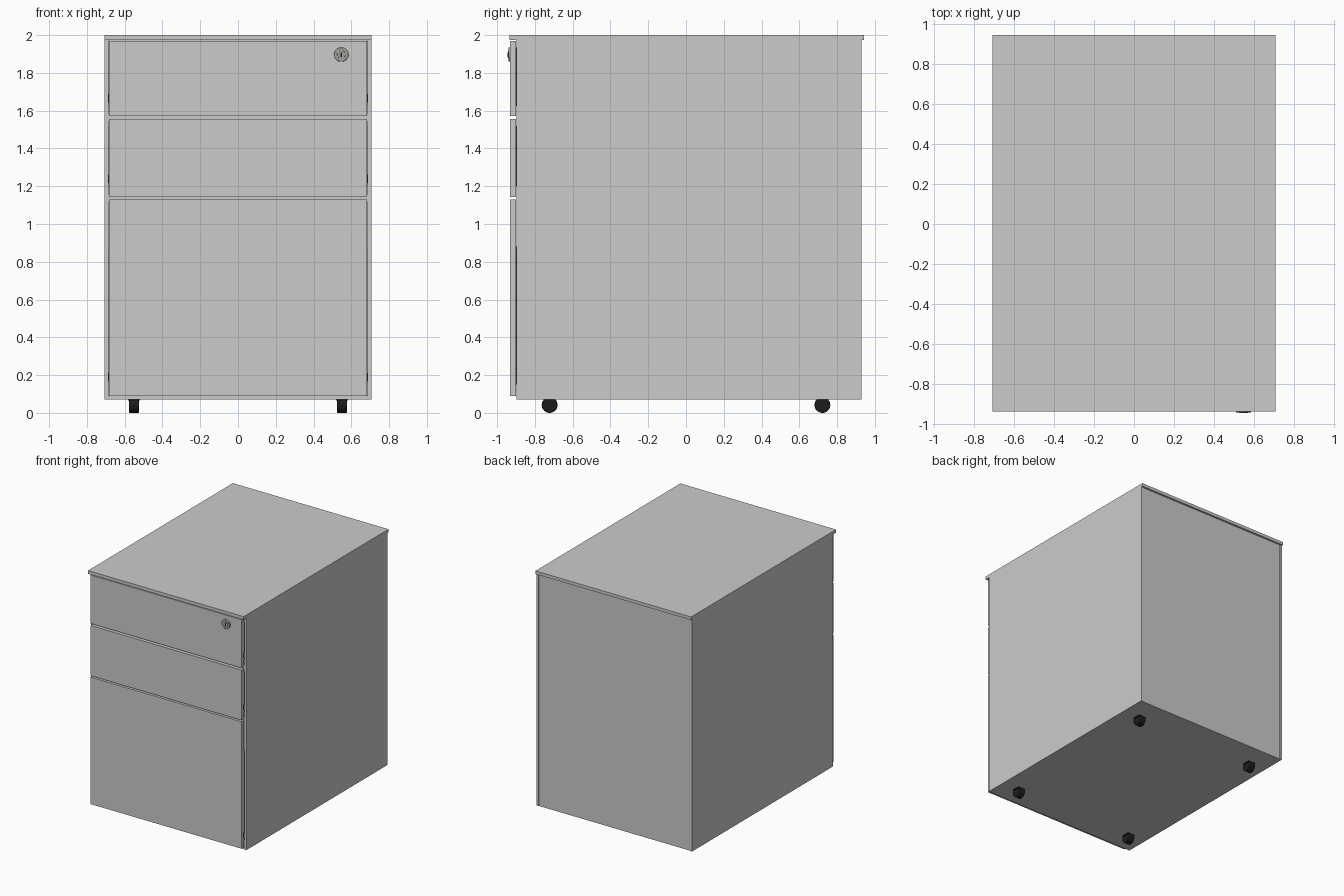
import bpy, bmesh, math

if "Cube" in bpy.data.objects:
    bpy.data.objects.remove(bpy.data.objects["Cube"])


def material(name, c):
    m = bpy.data.materials.new(name)
    m.diffuse_color = (*c, 1)
    m.use_nodes = True
    m.node_tree.nodes["Principled BSDF"].inputs["Base Color"].default_value = m.diffuse_color
    return m


black = material("black_plastic", (0.012, 0.012, 0.012))
steel = material("lock_metal", (0.36, 0.36, 0.34))


def box(name, x, y, z, mat=None):
    """Box from (min, max) pairs."""
    bm = bmesh.new()
    bmesh.ops.create_cube(bm, size=1)
    for v in bm.verts:
        v.co = [a + (b - a) * (c + 0.5) for (a, b), c in zip((x, y, z), v.co)]
    me = bpy.data.meshes.new(name)
    bm.to_mesh(me)
    bm.free()
    ob = bpy.data.objects.new(name, me)
    bpy.context.collection.objects.link(ob)
    if mat:
        me.materials.append(mat)
    return ob


def cylinder(name, r, depth, loc, axis, mat, bevel=0.0):
    rot = {"x": (0, math.pi / 2, 0), "y": (math.pi / 2, 0, 0), "z": (0, 0, 0)}[axis]
    bpy.ops.mesh.primitive_cylinder_add(vertices=32, radius=r, depth=depth,
                                        location=loc, rotation=rot)
    ob = bpy.context.object
    ob.name = name
    ob.data.materials.append(mat)
    bpy.ops.object.shade_smooth_by_angle()
    if bevel:
        b = ob.modifiers.new("bevel", "BEVEL")
        b.width, b.segments = bevel, 2
    return ob


W, FRONT, BACK, BASE = 0.706, -0.897, 0.93, 0.072

# Carcass: top, sides, bottom and slightly inset back
box("top_panel", (-W, W), (-0.935, 0.942), (1.974, 2.0))
for s, side in ((-1, "left"), (1, "right")):
    box(side + "_side_panel", sorted((s * W, s * 0.686)), (FRONT, BACK), (BASE, 1.974))
box("bottom_panel", (-0.686, 0.686), (FRONT, 0.926), (BASE, 0.09))
box("back_panel", (-0.686, 0.686), (0.908, 0.926), (0.09, 1.974))

# Drawer fronts with dark side grips and small catches: z range, grip z range
drawers = {
    "top_drawer": ((1.571, 1.968), (1.625, 1.935)),
    "middle_drawer": ((1.143, 1.555), (1.20, 1.52)),
    "file_drawer": ((0.09, 1.131), (0.15, 0.88)),
}
for name, (z, grip) in drawers.items():
    box(name + "_front", (-0.684, 0.684), (-0.932, FRONT - 0.002), z)
    for s in (-1, 1):
        box(name + "_grip", sorted((s * 0.66, s * 0.6855)), (-0.902, -0.894), grip, black)
        zc = grip[0] + 0.04
        box(name + "_catch", sorted((s * 0.68, s * 0.689)), (-0.903, -0.895),
            (zc - 0.022, zc + 0.022), black)

# Rails behind the drawer gaps
for z in (1.563, 1.137):
    box("drawer_rail", (-0.686, 0.686), (FRONT, -0.86), (z - 0.02, z + 0.02))

# Lock with raised core and keyhole
cylinder("lock_rim", 0.038, 0.012, (0.547, -0.935, 1.897), "y", steel, 0.003)
cylinder("lock_core", 0.022, 0.005, (0.547, -0.941, 1.897), "y", steel, 0.001)
box("keyhole", (0.543, 0.551), (-0.944, -0.940), (1.885, 1.909), black)

# Castors: mounting plate and wheel at each corner
for x in (-0.55, 0.55):
    for y in (-0.722, 0.722):
        box("castor_plate", (x - 0.032, x + 0.032), (y - 0.032, y + 0.032), (0.066, 0.073), black)
        cylinder("castor_wheel", 0.042, 0.052, (x, y, 0.042), "x", black, 0.004)
